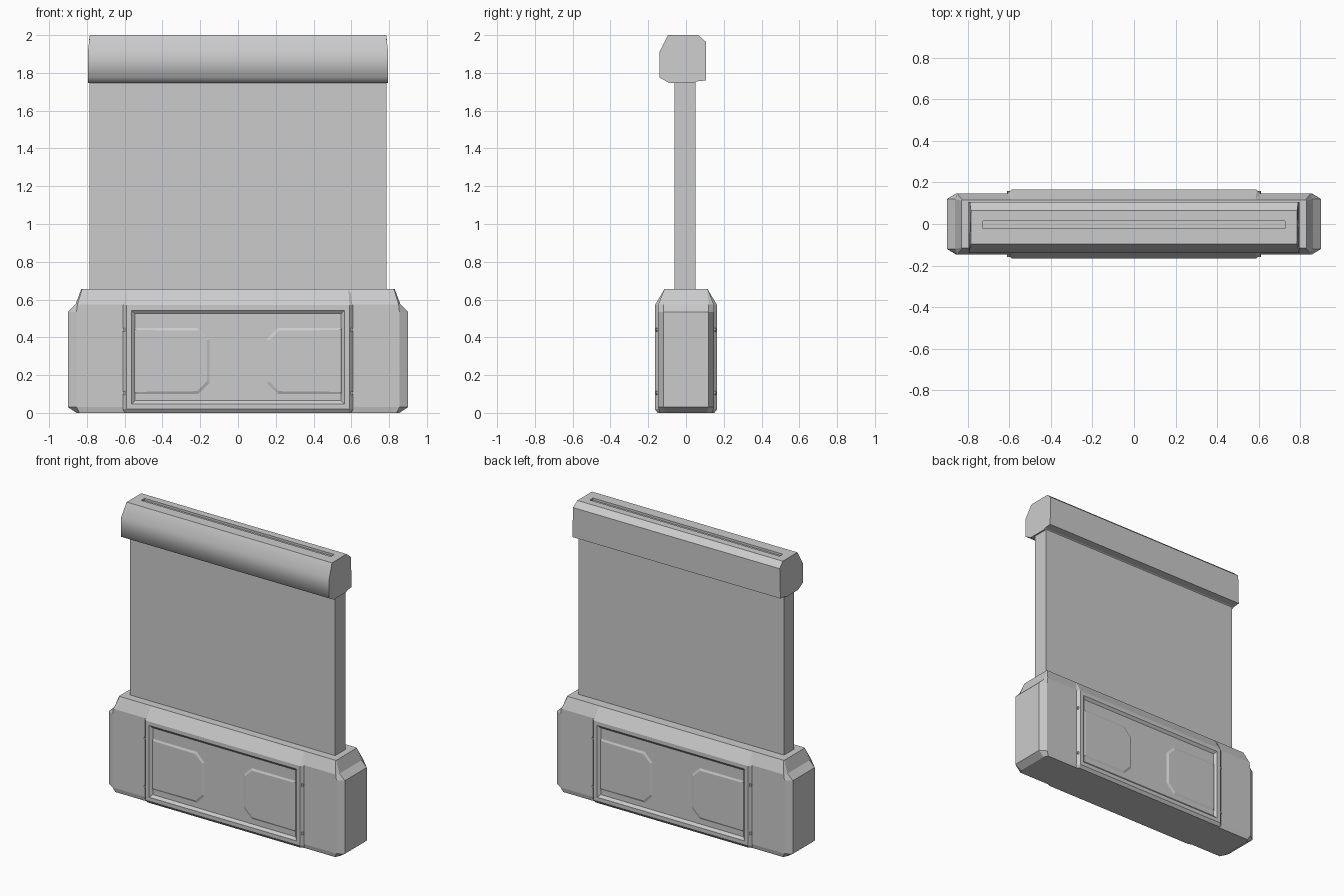
import bpy, bmesh, math
from mathutils import Matrix

cube = bpy.data.objects.get("Cube")
if cube:
    bpy.data.objects.remove(cube, do_unlink=True)

grey = bpy.data.materials.new("plain grey")
grey.use_nodes = True
COL = (0.6, 0.6, 0.6, 1)
grey.diffuse_color = COL
grey.node_tree.nodes["Principled BSDF"].inputs["Base Color"].default_value = COL


def finish(name, bm, fix_normals=True):
    if fix_normals:
        bmesh.ops.recalc_face_normals(bm, faces=bm.faces)
    mesh = bpy.data.meshes.new(name)
    bm.to_mesh(mesh)
    bm.free()
    mesh.materials.append(grey)
    obj = bpy.data.objects.new(name, mesh)
    bpy.context.collection.objects.link(obj)
    return obj


def skin(bm, rings):
    """Bridge point rings of equal length and cap both ends."""
    loops = [[bm.verts.new(p) for p in ring] for ring in rings]
    n = len(loops[0])
    for a, b in zip(loops, loops[1:]):
        for i in range(n):
            j = (i + 1) % n
            bm.faces.new((a[i], a[j], b[j], b[i]))
    bm.faces.new(loops[0][::-1])
    bm.faces.new(loops[-1])
    bmesh.ops.recalc_face_normals(bm, faces=bm.faces)


def octagon(z, x_end, y_end, x_side, y_side):
    quarter = [(x_end, y_end), (x_side, y_side)]
    pts = [(x, y) for x, y in quarter] + [(-x, y) for x, y in quarter[::-1]]
    pts += [(-x, -y) for x, y in pts]
    return [(x, y, z) for x, y in pts]


# Chamfered plinth
bm = bmesh.new()
skin(bm, [octagon(0, .855, .11, .84, .14),
          octagon(.03, .9, .12, .855, .147),
          octagon(.535, .9, .12, .855, .147),
          octagon(.575, .86, .12, .85, .147),
          octagon(.655, .83, .112, .825, .115)])
finish("base_body", bm)

# Raised centre panel with a recessed field on front and back
bm = bmesh.new()
skin(bm, [octagon(0, .6, .14, .585, .15),
          octagon(.02, .61, .145, .59, .165),
          octagon(.57, .61, .145, .59, .165),
          octagon(.654, .6, .11, .585, .115)])
fields = [f for f in bm.faces if abs(f.normal.y) > .99 and f.calc_area() > .3]
bmesh.ops.inset_individual(bm, faces=fields, thickness=.038)
bmesh.ops.inset_individual(bm, faces=fields, thickness=.025, depth=-.015)
finish("base_panel", bm, False)

# Clipped-corner pads and small bolts, repeated on every side
for face, sy in (("front", -1), ("back", 1)):
    for side, sx in (("left", 1), ("right", -1)):
        bm = bmesh.new()
        outline = [(.55, .1), (.21, .1), (.15, .16), (.15, .39), (.21, .45), (.55, .45)]
        pad = bm.faces.new([bm.verts.new((sx * x, sy * .15, z)) for x, z in outline])
        pad.normal_update()
        if pad.normal.y * sy < 0:
            pad.normal_flip()
        bmesh.ops.inset_individual(bm, faces=[pad], thickness=.016, depth=.006)
        finish(f"{face}_{side}_pad", bm, False)

        bm = bmesh.new()
        for z in (.105, .44):
            place = Matrix.Translation((sx * .6, sy * .15, z)) @ Matrix.Rotation(math.pi / 2, 4, 'X')
            bmesh.ops.create_cone(bm, cap_ends=True, segments=8, radius1=.01,
                                  radius2=.01, depth=.016, matrix=place)
        finish(f"{face}_{side}_bolts", bm)

# Upright slab
bm = bmesh.new()
skin(bm, [[(x, y, z) for x, y in ((-.785, -.06), (.785, -.06), (.785, .05), (-.785, .05))]
          for z in (.64, 1.77)])
finish("upright_slab", bm)

# Top housing: side profile swept across, ends leaning in at the top
profile = [(-.14, 1.775), (-.14, 1.91), (-.095, 2), (.065, 2), (.105, 1.965),
           (.105, 1.76), (.055, 1.755), (.045, 1.747), (-.09, 1.747)]


def end_x(z):
    return .795 - max(0, z - 1.93) * .15


bm = bmesh.new()
skin(bm, [[(s * end_x(z), y, z) for y, z in profile] for s in (-1, 1)])
for f in bm.faces:
    f.smooth = f.normal.y < -.2 and abs(f.normal.x) < .5
housing = finish("top_housing", bm)

# Long slot cut along the top of the housing
bm = bmesh.new()
bmesh.ops.create_cube(bm, size=1, matrix=Matrix.Translation((0, -.003, 2))
                      @ Matrix.Diagonal((1.45, .036, .03, 1)))
cutter = finish("slot_cutter", bm)
cutter.hide_render = True
cutter.hide_viewport = True
cut = housing.modifiers.new("slot", 'BOOLEAN')
cut.object = cutter
cut.solver = 'EXACT'
